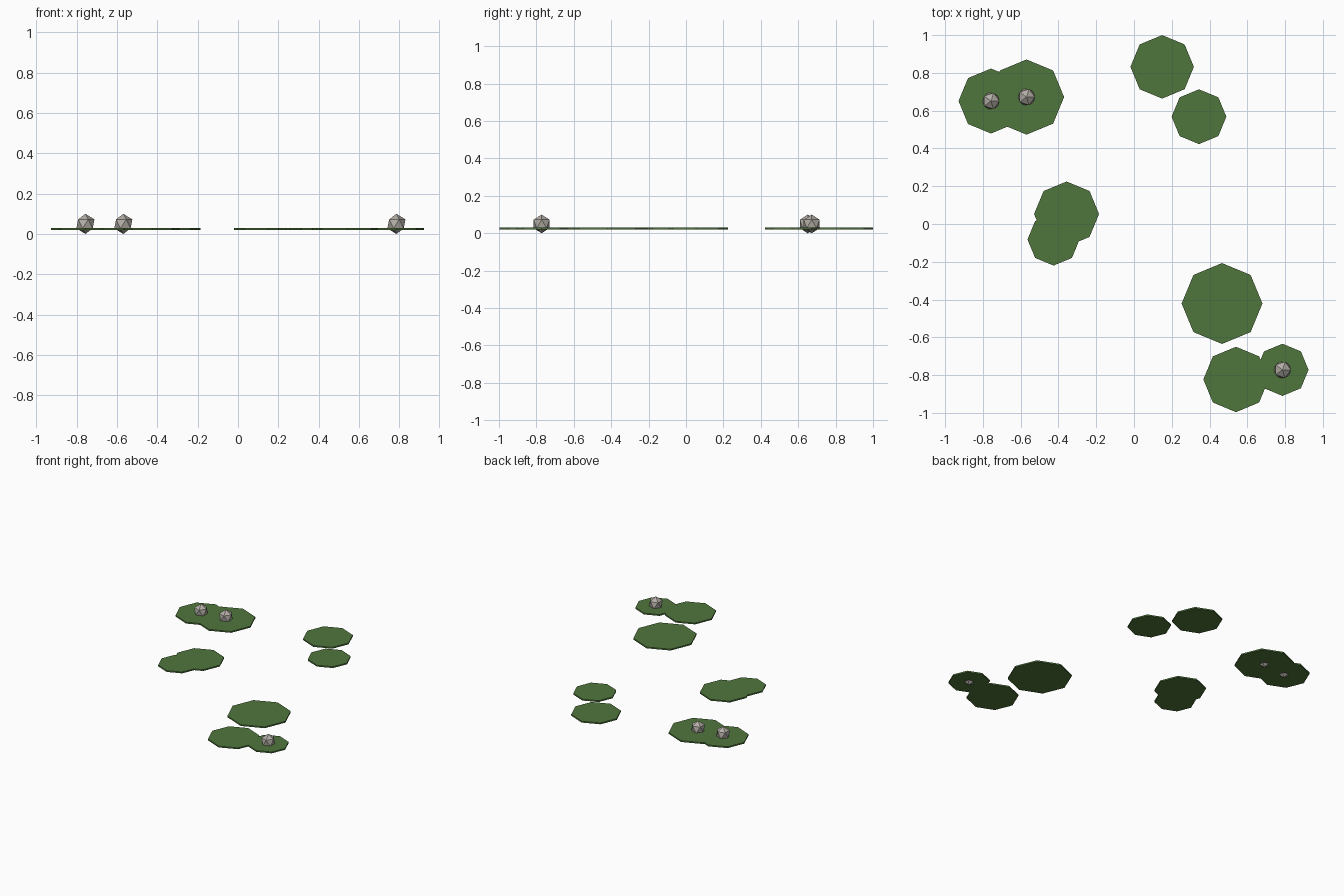
import bpy

cube = bpy.data.objects.get("Cube")
if cube:
    bpy.data.objects.remove(cube, do_unlink=True)


def make_material(name, color):
    mat = bpy.data.materials.new(name)
    mat.use_nodes = True
    mat.diffuse_color = (*color, 1)
    bsdf = next(n for n in mat.node_tree.nodes if n.type == "BSDF_PRINCIPLED")
    bsdf.inputs["Base Color"].default_value = (*color, 1)
    bsdf.inputs["Roughness"].default_value = 0.9
    return mat


leaf_green = make_material("leaf_green", (0.08, 0.18, 0.045))
bud_grey = make_material("bud_grey", (0.45, 0.42, 0.38))

PAD_Z, PAD_THICKNESS = 0.025, 0.01
BUD_RADIUS = 0.05


def finish(name, mat):
    obj = bpy.context.object
    obj.name = obj.data.name = name
    obj.data.materials.append(mat)


# Floating eight-sided pads: centre x, centre y, radius, carries a bud
pads = [
    (0.149, 0.832, 0.168, False),
    (0.344, 0.568, 0.145, False),
    (-0.569, 0.672, 0.199, True),
    (-0.757, 0.651, 0.172, True),
    (-0.357, 0.053, 0.172, False),
    (-0.426, -0.082, 0.138, False),
    (0.466, -0.421, 0.214, False),
    (0.54, -0.823, 0.173, False),
    (0.786, -0.772, 0.138, True),
]

for i, (x, y, radius, has_bud) in enumerate(pads, 1):
    bpy.ops.mesh.primitive_cylinder_add(
        vertices=8, radius=radius, depth=PAD_THICKNESS, location=(x, y, PAD_Z))
    finish(f"lily_pad_{i}", leaf_green)

    # Faceted bud sitting through the middle of the pad
    if has_bud:
        bpy.ops.mesh.primitive_ico_sphere_add(
            subdivisions=1, radius=BUD_RADIUS, location=(x, y, BUD_RADIUS))
        finish(f"flower_bud_{i}", bud_grey)
